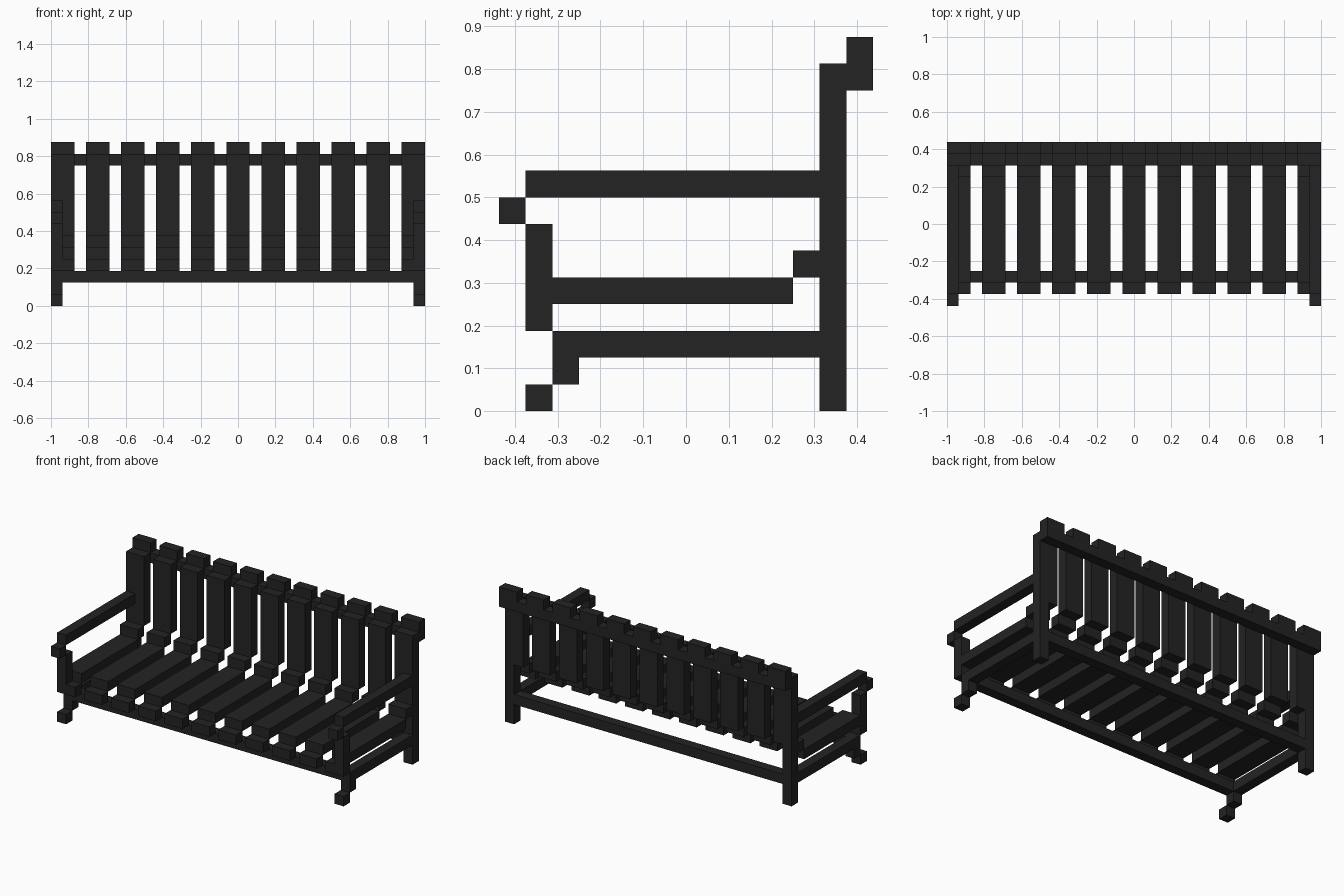
import bpy
import bmesh
from mathutils import Vector

cube = bpy.data.objects.get("Cube")
if cube:
    bpy.data.objects.remove(cube, do_unlink=True)

U = 0.0625  # one block of the grid

black = bpy.data.materials.new("charcoal black")
black.use_nodes = True
COLOR = (0.017, 0.017, 0.017, 1.0)
black.diffuse_color = COLOR
black.node_tree.nodes["Principled BSDF"].inputs["Base Color"].default_value = COLOR


def part(name, *boxes):
    """One object from boxes given as (x0, x1, y0, y1, z0, z1) in blocks."""
    bm = bmesh.new()
    for x0, x1, y0, y1, z0, z1 in boxes:
        lo, hi = Vector((x0, y0, z0)) * U, Vector((x1, y1, z1)) * U
        verts = bmesh.ops.create_cube(bm, size=1)["verts"]
        bmesh.ops.scale(bm, vec=hi - lo, verts=verts)
        bmesh.ops.translate(bm, vec=(lo + hi) / 2, verts=verts)
    mesh = bpy.data.meshes.new(name)
    bm.to_mesh(mesh)
    bm.free()
    mesh.materials.append(black)
    obj = bpy.data.objects.new(name, mesh)
    bpy.context.collection.objects.link(obj)
    return obj


# Slats: seat with a dropped front lip and a rear step, then the backrest
for i in range(11):
    x0 = -16 + 3 * i
    x1 = x0 + 2
    # the lip of an end slat makes room for the arm post
    l0, l1 = max(x0, -15), min(x1, 15)
    part(f"seat_slat_{i + 1}",
         (l0, l1, -6, -5, 3, 4),
         (x0, x1, -5, 4, 4, 5),
         (x0, x1, 4, 5, 5, 6))
    part(f"back_slat_{i + 1}",
         (x0, x1, 5, 6, 6, 13),
         (x0, x1, 6, 7, 13, 14))

# Long rails
part("front_rail", (-16, 16, -5, -4, 2, 3))
part("rear_rail", (-15, 15, 5, 6, 2, 3))
part("top_rail", (-16, 16, 6, 7, 12, 13))

# End frames
for side, x0 in (("right", -16), ("left", 15)):
    x1 = x0 + 1
    part(f"{side}_rear_leg", (x0, x1, 5, 6, 0, 6))
    part(f"{side}_front_leg", (x0, x1, -5, -4, 1, 2), (x0, x1, -6, -5, 0, 1))
    part(f"{side}_side_rail", (x0, x1, -4, 5, 2, 3))
    part(f"{side}_arm_post", (x0, x1, -6, -5, 3, 7))
    part(f"{side}_armrest", (x0, x1, -6, 5, 8, 9), (x0, x1, -7, -6, 7, 8))
